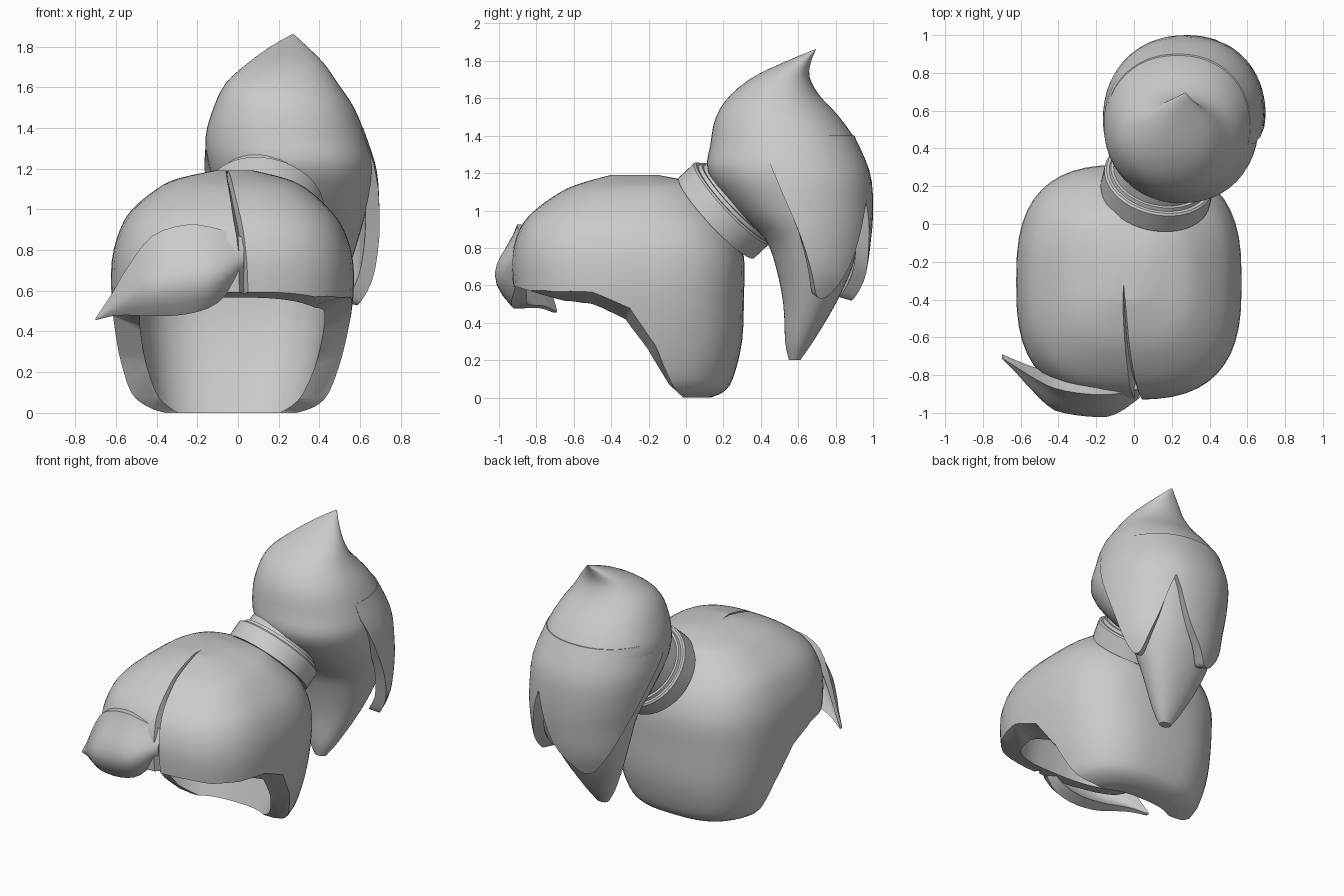
import bpy, bmesh, math
from mathutils import Vector

if "Cube" in bpy.data.objects:
    bpy.data.objects.remove(bpy.data.objects["Cube"])


def make(name, verts, faces, angle=35):
    me = bpy.data.meshes.new(name)
    me.from_pydata([tuple(v) for v in verts], [], faces)
    bm = bmesh.new()
    bm.from_mesh(me)
    bmesh.ops.recalc_face_normals(bm, faces=bm.faces)
    bm.to_mesh(me)
    bm.free()
    ob = bpy.data.objects.new(name, me)
    bpy.context.collection.objects.link(ob)
    smooth(ob, angle)
    return ob


def smooth(ob, angle=35):
    bpy.ops.object.select_all(action='DESELECT')
    bpy.context.view_layer.objects.active = ob
    ob.select_set(True)
    bpy.ops.object.shade_smooth_by_angle(angle=math.radians(angle))


def skin(name, rings, closed=True, caps=True, angle=35):
    n = len(rings[0])
    verts = [p for r in rings for p in r]
    faces = [(i * n + j, i * n + (j + 1) % n, (i + 1) * n + (j + 1) % n, (i + 1) * n + j)
             for i in range(len(rings) - 1) for j in range(n if closed else n - 1)]
    if caps:
        faces += [tuple(range(n)), tuple(range(len(verts) - n, len(verts)))]
    return make(name, verts, faces, angle)


def refine(rows, k=3):
    # smooth curve through rows of numbers
    out = []
    for i in range(len(rows) - 1):
        a, b, c, d = (rows[max(0, min(len(rows) - 1, i + o))] for o in (-1, 0, 1, 2))
        for s in range(k):
            t = s / k
            out.append([q + .5 * t * (r - p + t * (2 * p - 5 * q + 4 * r - w + t * (3 * (q - r) + w - p)))
                        for p, q, r, w in zip(a, b, c, d)])
    return out + [list(rows[-1])]


def oval_point(row, th, e):
    z, x0, x1, y0, y1 = row
    c, s = math.cos(th), math.sin(th)
    return Vector(((x0 + x1) / 2 + (x1 - x0) / 2 * math.copysign(abs(c) ** (2 / e), c),
                   (y0 + y1) / 2 + (y1 - y0) / 2 * math.copysign(abs(s) ** (2 / e), s), z))


def loft(name, rows, e, n=48, k=3):
    return skin(name, [[oval_point(r, 2 * math.pi * j / n, e) for j in range(n)] for r in refine(rows, k)])


def cut(ob, cutter):
    cutter.hide_render = True
    m = ob.modifiers.new('cut', 'BOOLEAN')
    m.operation, m.solver, m.object = 'DIFFERENCE', 'EXACT', cutter
    bpy.context.view_layer.objects.active = ob
    bpy.ops.object.modifier_apply(modifier=m.name)
    bpy.data.objects.remove(cutter)


# hair cap: rows are z, x min, x max, y min, y max
cap = loft('hair_cap', [
    (0, -.40, .33, -.7, .13), (.03, -.47, .40, -.8, .2), (.1, -.54, .46, -.85, .25),
    (.3, -.59, .52, -.9, .3), (.55, -.62, .565, -.92, .31), (.75, -.62, .565, -.93, .31),
    (.9, -.58, .52, -.89, .26), (1, -.52, .45, -.81, .19), (1.1, -.4, .34, -.67, .1),
    (1.15, -.3, .24, -.55, .04), (1.19, -.12, .08, -.4, -.15)], 2.8)

# hollow inside
cut(cap, loft('hollow', [
    (-.05, -.42, .33, -.85, .02), (.4, -.48, .42, -.83, .16), (.7, -.48, .43, -.81, .17),
    (.9, -.4, .33, -.72, .08), (1.05, -.15, .1, -.45, -.2)], 2.8))

# face opening with a slanted rim
outer = [(-1.3, -.3), (-1.3, .62), (-.9, .6), (-.7, .585), (-.5, .565), (-.3, .48),
         (-.15, .29), (-.05, .1), (.02, .01), (.05, -.3)]
inner = [(-1.3, -.3), (-1.3, .62), (-.9, .59), (-.7, .53), (-.5, .48), (-.33, .4),
         (-.2, .25), (-.09, .07), (-.02, .005), (.05, -.3)]
cut(cap, skin('opening', [[(x, y, z) for y, z in prof] for x, prof in
                          ((-1, outer), (-.62, outer), (-.42, inner), (.38, inner), (.56, outer), (1, outer))]))

# parting groove
centre = Vector((0, -.35, .6))
rings = []
for x, y, z, w in refine([(-.055, -.32, 1.2, .004), (-.05, -.45, 1.18, .02), (-.035, -.65, 1.11, .025),
                          (-.01, -.82, .98, .03), (.02, -.92, .8, .035), (.03, -.95, .55, .06)]):
    p = Vector((x, y, z))
    d = (p - centre).normalized()
    d.x = 0
    rings.append([p + d * .05 + Vector((-w, 0, 0)), p + d * .05 + Vector((w, 0, 0)), p - d * (.015 + w)])
cut(cap, skin('groove', rings))
smooth(cap)

# swept fringe lock: rows are x, y, top z, bottom z
rings = []
for x, y, top, bot in refine([(.03, -.87, .86, .69), (-.1, -.9, .905, .54), (-.25, -.9, .925, .485),
                              (-.42, -.87, .87, .475), (-.54, -.81, .72, .48), (-.62, -.76, .585, .475),
                              (-.7, -.71, .465, .455)]):
    size = min(1, (top - bot) / .4)
    front, back = [], []
    for j in range(9):
        v = j / 8
        yy = y - size * (.1 * math.sin(math.pi * v ** 1.4) + .03 * v)
        z = top + (bot - top) * v
        front.append((x, yy, z))
        back.append((x, yy + .02 + .06 * size, z + .02 * size * v))
    rings.append(front + back[::-1])
skin('fringe_lock', rings)

# hair band, turned round a tilted axis
prof = [(.24, -.12), (.24, -.065), (.295, -.065), (.295, .05), (.285, .06), (.27, .06),
        (.265, .08), (.25, .08), (.24, .2)]
band = skin('hair_band', [[(r * math.cos(2 * math.pi * j / 48), r * math.sin(2 * math.pi * j / 48), h)
                           for j in range(48)] for r, h in prof])
band.location = (.125, .21, 1.005)
band.rotation_mode = 'QUATERNION'
band.rotation_quaternion = Vector((.17, .72, .67)).to_track_quat('Z', 'Y')

# ponytail core with a curled top and a hanging inner tip
loft('ponytail', [
    (.2, .19, .27, .55, .61), (.3, .13, .34, .53, .68), (.5, .04, .45, .52, .8),
    (.7, -.02, .54, .48, .89), (.85, -.05, .59, .42, .92), (1, -.09, .63, .27, .94),
    (1.2, -.14, .66, .12, .95), (1.35, -.16, .63, .13, .92), (1.5, -.12, .57, .16, .82),
    (1.62, -.06, .49, .24, .71), (1.72, .05, .42, .37, .66), (1.8, .16, .34, .54, .67),
    (1.86, .265, .275, .685, .695)], 2.15)

# two outer ponytail locks: one shell with a pointed hem
shell = refine([(.5, -.03, .60, .2, .9), (.65, -.08, .67, .18, .96), (.85, -.11, .695, .15, .99),
                (1, -.14, .695, .13, 1.0), (1.2, -.165, .68, .12, .985), (1.4, -.15, .615, .14, .9)], 6)
hem = refine([(-14, 1.3), (5, .86), (17, .6), (25, .53), (36, .57), (52, .76), (64, 1.02), (68, 1.0),
              (84, .72), (104, .55), (115, .52), (128, .57), (150, .8), (175, 1.15), (192, 1.32)], 4)


def shell_row(z):
    for a, b in zip(shell, shell[1:]):
        if z <= b[0]:
            t = (z - a[0]) / (b[0] - a[0])
            return [p + (q - p) * t for p, q in zip(a, b)]
    return shell[-1]


rings = []
for deg, low in hem:
    col = [oval_point(shell_row(1.4 + (low - 1.4) * i / 12), math.radians(deg), 2.15) for i in range(13)]
    axis = Vector((.26, .55, 0))
    back = []
    for i, p in enumerate(col):
        d = Vector((p.x - axis.x, p.y - axis.y, 0)).normalized()
        back.append(p - d * .07 + Vector((0, 0, .02 * i / 12)))
    rings.append(col + back[::-1])
skin('ponytail_locks', rings)
